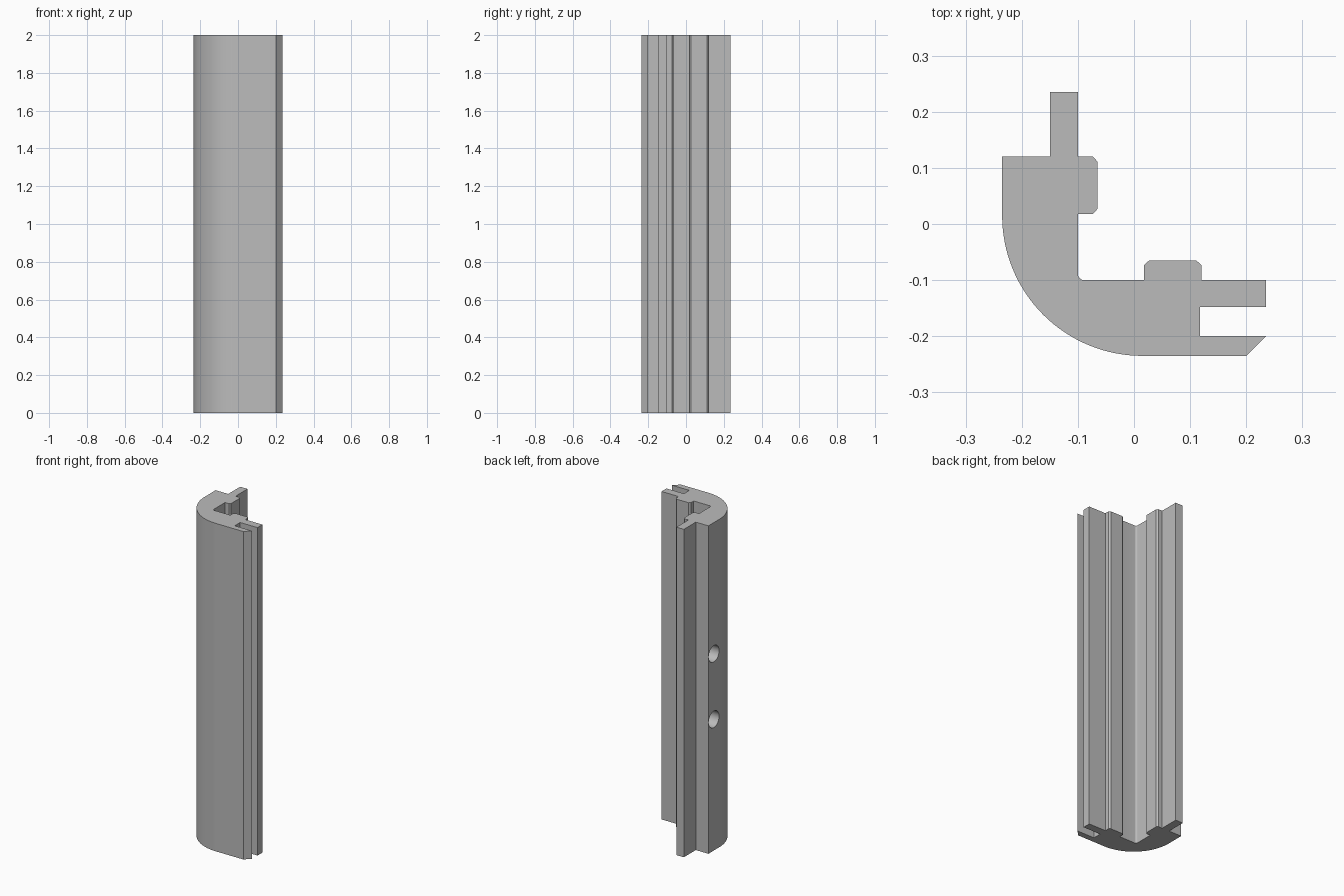
import bpy, bmesh
from math import cos, sin, pi
from mathutils import Matrix

old = bpy.data.objects.get("Cube")
if old:
    bpy.data.objects.remove(old, do_unlink=True)

HEIGHT = 2.0
OUT, INN, END = -0.235, -0.1, 0.235   # outer wall, inner wall, arm tip

grey = bpy.data.materials.new("plain grey")
grey.use_nodes = True
colour = (0.5, 0.5, 0.5, 1)
grey.diffuse_color = colour
grey.node_tree.nodes["Principled BSDF"].inputs["Base Color"].default_value = colour


def arc(cx, cy, r, start, end, steps):
    """Points along an arc, angles in radians."""
    angles = [start + (end - start) * i / steps for i in range(steps + 1)]
    return [(cx + r * cos(a), cy + r * sin(a)) for a in angles]


def make_object(name, bm):
    bmesh.ops.recalc_face_normals(bm, faces=bm.faces[:])
    mesh = bpy.data.meshes.new(name)
    bm.to_mesh(mesh)
    bm.free()
    mesh.materials.append(grey)
    obj = bpy.data.objects.new(name, mesh)
    bpy.context.collection.objects.link(obj)
    return obj


# Raised pad with chamfered corners, on the back arm
pad = [(INN, 0.018), (-0.073, 0.018), (-0.065, 0.027),
       (-0.065, 0.111), (-0.073, 0.12), (INN, 0.12)]

# Section outline, counter-clockwise from the start of the rounded outside
outline = arc(0.015, 0.015, 0.25, pi, 1.5 * pi, 32)
outline += [(0.2, OUT), (END, -0.2), (0.118, -0.2), (0.118, -0.148),
            (END, -0.148), (END, INN)]                      # lip, slot, tongue
outline += [(y, x) for x, y in reversed(pad)]               # pad mirrored to the side arm
outline += arc(INN + 0.011, INN + 0.011, 0.011, 1.5 * pi, pi, 6)  # inner fillet
outline += pad
outline += [(INN, END), (-0.15, END), (-0.15, 0.12), (OUT, 0.12)]  # back tongue

# Extruded corner post
bm = bmesh.new()
base = bm.faces.new([bm.verts.new((x, y, 0)) for x, y in outline])
extruded = bmesh.ops.extrude_face_region(bm, geom=[base], use_keep_orig=True)["geom"]
top_verts = [v for v in extruded if isinstance(v, bmesh.types.BMVert)]
bmesh.ops.translate(bm, verts=top_verts, vec=(0, 0, HEIGHT))
post = make_object("corner_post", bm)

# Two blind screw holes in the outer side face
bm = bmesh.new()
for z in (0.8, 1.2):
    place = Matrix.Translation((OUT, 0.067, z)) @ Matrix.Rotation(pi / 2, 4, 'Y')
    bmesh.ops.create_cone(bm, cap_ends=True, segments=32, radius1=0.05,
                          radius2=0.05, depth=0.24, matrix=place)
cutter = make_object("hole_cutter", bm)
cutter.hide_render = True

cut = post.modifiers.new("screw_holes", 'BOOLEAN')
cut.operation = 'DIFFERENCE'
cut.solver = 'EXACT'
cut.object = cutter

bpy.ops.object.select_all(action='DESELECT')
post.select_set(True)
bpy.context.view_layer.objects.active = post
bpy.ops.object.modifier_apply(modifier=cut.name)
bpy.data.objects.remove(cutter, do_unlink=True)
bpy.ops.object.shade_smooth_by_angle(angle=pi / 6)
